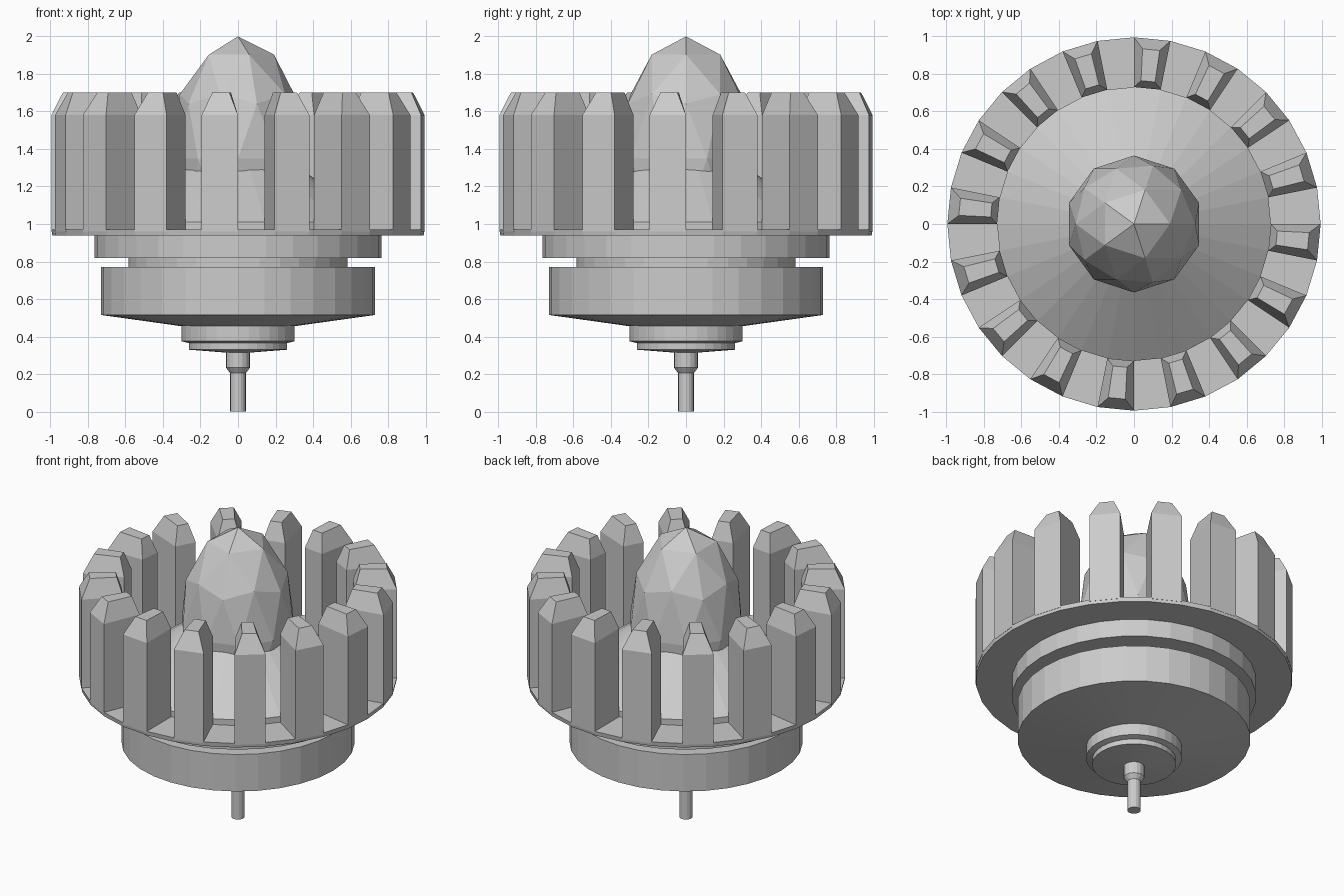
import bpy, bmesh
from math import cos, sin, pi, radians

if "Cube" in bpy.data.objects:
    bpy.data.objects.remove(bpy.data.objects["Cube"])


def finish(name, bm):
    bmesh.ops.remove_doubles(bm, verts=bm.verts, dist=1e-5)
    bmesh.ops.recalc_face_normals(bm, faces=bm.faces)
    mesh = bpy.data.meshes.new(name)
    bm.to_mesh(mesh)
    bm.free()
    obj = bpy.data.objects.new(name, mesh)
    bpy.context.collection.objects.link(obj)
    return obj


def lathe(name, profile, sides=32):
    """Revolve (radius, z) points around z; both ends lie on the axis."""
    bm = bmesh.new()
    pts = [bm.verts.new((r, 0, z)) for r, z in profile]
    edges = [bm.edges.new(p) for p in zip(pts, pts[1:])]
    bmesh.ops.spin(bm, geom=pts + edges, cent=(0, 0, 0), axis=(0, 0, 1),
                   angle=2 * pi, steps=sides, use_merge=True)
    return finish(name, bm)


# Thin pin at the bottom
lathe("pin", [(0, 0), (0.042, 0), (0.042, 0.205), (0.065, 0.235),
              (0.065, 0.33), (0, 0.33)], 16)

# Stepped base drum
lathe("base_drum", [(0, 0.315), (0.07, 0.315), (0.262, 0.33), (0.262, 0.365),
                    (0.3, 0.375), (0.3, 0.455), (0.73, 0.515), (0.73, 0.77),
                    (0.585, 0.77), (0.585, 0.82), (0.765, 0.82),
                    (0.765, 0.945), (0, 0.945)])

# Flange with raised conical floor
lathe("flange", [(0, 0.94), (0.99, 0.94), (0.995, 0.97), (0.73, 0.97),
                 (0.73, 1.01), (0.32, 1.305), (0, 1.305)])

# Ring of upright teeth with chamfered tops, one per second flange segment
STEP = radians(11.25)
bm = bmesh.new()
for i in range(16):
    mid = (2 * i + 1.5) * STEP
    rings = []
    for r0, r1, half, z in ((0.73, 0.995, STEP / 2, 0.96),
                            (0.73, 0.995, STEP / 2, 1.58),
                            (0.765, 0.935, STEP / 4, 1.70)):
        rings.append([bm.verts.new((r * cos(mid + a), r * sin(mid + a), z))
                      for r, a in ((r0, -half), (r1, -half), (r1, half), (r0, half))])
    bm.faces.new(rings[0])
    bm.faces.new(rings[-1])
    for lo, hi in zip(rings, rings[1:]):
        for k in range(4):
            n = (k + 1) % 4
            bm.faces.new((lo[k], lo[n], hi[n], hi[k]))
finish("teeth", bm)

# Faceted egg-shaped dome in the middle
bpy.ops.mesh.primitive_ico_sphere_add(subdivisions=2, radius=1, location=(0, 0, 1.35))
dome = bpy.context.object
dome.name = "faceted_dome"
dome.scale = (0.365, 0.365, 0.65)
